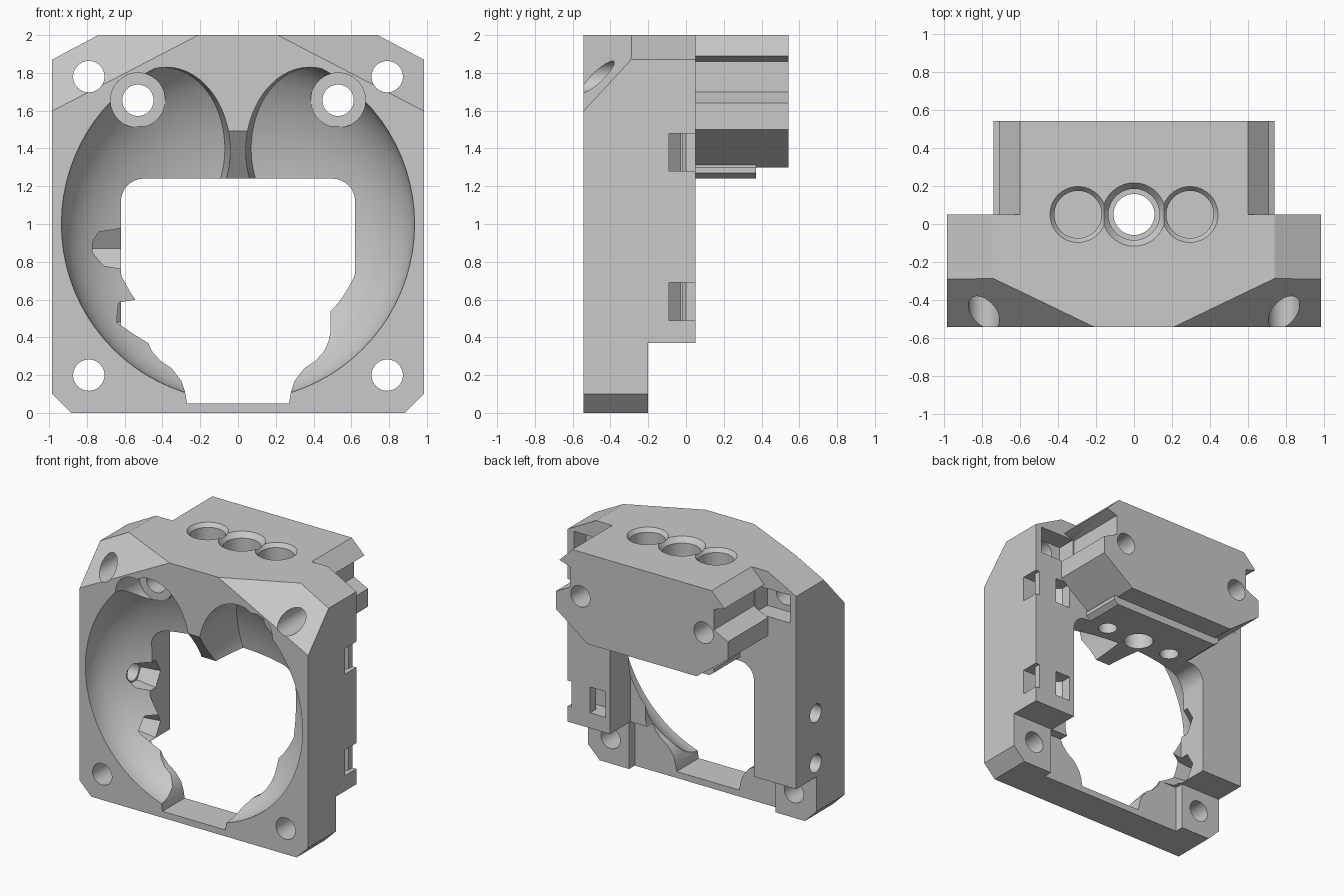
import bpy, bmesh, math
from mathutils import Matrix, Vector

if "Cube" in bpy.data.objects:
    bpy.data.objects.remove(bpy.data.objects["Cube"])

grey = bpy.data.materials.new("plain grey")
grey.use_nodes = True
COLOR = (0.59, 0.59, 0.59, 1)
grey.diffuse_color = COLOR
grey.node_tree.nodes["Principled BSDF"].inputs["Base Color"].default_value = COLOR


def make(name, bm):
    bmesh.ops.recalc_face_normals(bm, faces=bm.faces)
    mesh = bpy.data.meshes.new(name)
    bm.to_mesh(mesh)
    bm.free()
    mesh.materials.append(grey)
    obj = bpy.data.objects.new(name, mesh)
    bpy.context.collection.objects.link(obj)
    return obj


def prism(name, axis, pts, lo, hi):
    """Extrude a profile along an axis; points use the other two axes in order."""
    bm = bmesh.new()
    i = "XYZ".index(axis)

    def place(p, d):
        co = list(p)
        co.insert(i, d)
        return bm.verts.new(co)
    a = [place(p, lo) for p in pts]
    b = [place(p, hi) for p in pts]
    bm.faces.new(a)
    bm.faces.new(b)
    for k in range(len(pts)):
        n = (k + 1) % len(pts)
        bm.faces.new((a[k], a[n], b[n], b[k]))
    return make(name, bm)


def mirrored(pts):
    return pts + [(-x, z) for x, z in reversed(pts)]


def box(name, x0, x1, y0, y1, z0, z1):
    return prism(name, "Z", [(x0, y0), (x1, y0), (x1, y1), (x0, y1)], z0, z1)


def rod(name, axis, center, r, length, r2=None, sides=40):
    """Cylinder or cone centred on a point along an axis."""
    rot = {"X": Matrix.Rotation(math.pi / 2, 4, "Y"),
           "Y": Matrix.Rotation(-math.pi / 2, 4, "X"), "Z": Matrix()}[axis]
    bm = bmesh.new()
    bmesh.ops.create_cone(bm, cap_ends=True, segments=sides, radius1=r,
                          radius2=r if r2 is None else r2, depth=length,
                          matrix=Matrix.Translation(center) @ rot)
    return make(name, bm)


def ellipsoid(name, center, radii):
    bm = bmesh.new()
    bmesh.ops.create_uvsphere(
        bm, u_segments=72, v_segments=40, radius=1,
        matrix=Matrix.Translation(center) @ Matrix.Diagonal((*radii, 1)))
    return make(name, bm)


def combine(obj, tool, op="DIFFERENCE"):
    mod = obj.modifiers.new("cut", "BOOLEAN")
    mod.operation = op
    mod.solver = "EXACT"
    mod.object = tool
    deps = bpy.context.evaluated_depsgraph_get()
    mesh = bpy.data.meshes.new_from_object(obj.evaluated_get(deps))
    obj.modifiers.clear()
    obj.data = mesh
    bpy.data.objects.remove(tool)


# Main frame with chamfered outline
outline = mirrored([(0.884, 0), (0.984, 0.1), (0.984, 1.87), (0.74, 2)])
frame = prism("duct_frame", "Y", outline, -0.542, 0.05)

# Sloping front corners at the top
bm = bmesh.new()
bm.from_mesh(frame.data)
for s in (1, -1):
    cut = bmesh.ops.bisect_plane(
        bm, geom=bm.verts[:] + bm.edges[:] + bm.faces[:],
        plane_co=(0.21 * s, -0.542, 2), plane_no=Vector((0.1 * s, -0.208, 0.1925)),
        clear_outer=True)
    edges = [e for e in cut["geom_cut"] if isinstance(e, bmesh.types.BMEdge)]
    bmesh.ops.edgenet_fill(bm, edges=edges)
bmesh.ops.recalc_face_normals(bm, faces=bm.faces)
bm.to_mesh(frame.data)
bm.free()

# Rear rail block with grooved ends, and the stepped plate below it
rail = mirrored([(0.47, 1.3), (0.74, 1.5), (0.74, 1.64), (0.62, 1.7),
                 (0.62, 1.86), (0.71, 1.89), (0.6, 2)])
combine(frame, prism("rail_block", "Y", rail, 0, 0.542), "UNION")
lip = mirrored([(0.46, 1.24), (0.5, 1.27), (0.5, 1.3), (0.45, 1.35)])
combine(frame, prism("lower_plate", "Y", lip, 0, 0.37), "UNION")

# Rounded front bowl, with a web left standing between two lobes
bowl = ellipsoid("bowl", (0, -0.542, 1), (0.935, 0.495, 0.935))
web = prism("web", "X", [(-1.2, 2.4), (-0.6, 1.573), (-0.36, 1.24),
                         (0.1, 1.24), (0.1, 2.4)], -0.5, 0.5)
for s in (1, -1):
    combine(web, ellipsoid("lobe", (0.38 * s, -0.542, 1.38), (0.34, 1.1, 0.45)))
combine(bowl, web)
combine(frame, bowl)

# Bolt bosses, trimmed flat below
for s in (1, -1):
    boss = rod("boss", "Y", (0.53 * s, -0.125, 1.655), 0.145, 0.25)
    combine(boss, box("boss_trim", -1, 1, -1, 1, 1, 1.515))
    combine(frame, boss, "UNION")

# Rear opening with rounded top corners
arch = [(0.62, -0.1)]
for k in range(9):
    a = math.pi / 2 * k / 8
    arch.append((0.5 + 0.12 * math.cos(a), 1.12 + 0.12 * math.sin(a)))
combine(frame, prism("opening", "Y", mirrored(arch), -0.2, 0.05))

# Lower step, thinner bottom centre and curved gap down to the floor
combine(frame, box("step", -1.2, 1.2, -0.2, 0.3, -0.1, 0.37))
combine(frame, box("thin_centre", -0.63, 0.63, -0.27, 0.1, -0.1, 0.37))
gap = mirrored([(0.27, 0.05), (0.28, 0.11), (0.3, 0.17), (0.35, 0.235), (0.41, 0.275),
                (0.455, 0.325), (0.48, 0.38), (0.49, 0.43), (0.49, 0.53), (0.4, 0.6)])
combine(frame, prism("floor_gap", "Y", gap, -0.7, 0.1))

for s in (1, -1):
    # Corner screw holes, the upper ones with a square rear recess
    for z in (0.2, 1.78):
        combine(frame, rod("screw_hole", "Y", (0.79 * s, -0.25, z), 0.083, 1))
    x0, x1 = sorted((0.63 * s, 0.93 * s))
    combine(frame, box("screw_recess", x0, x1, -0.1, 0.051, 1.65, 1.865))
    # Recessed bolt seats through the rail block
    combine(frame, rod("bolt_seat", "Y", (0.53 * s, -0.5, 1.655), 0.145, 0.5))
    combine(frame, rod("bolt_hole", "Y", (0.53 * s, 0, 1.655), 0.083, 1.6))
    # Blind top pockets with small holes below
    combine(frame, rod("pocket", "Z", (0.295 * s, 0.05, 1.85), 0.125, 0.5))
    combine(frame, rod("pocket_rim", "Z", (0.295 * s, 0.05, 1.99), 0.125, 0.04, 0.155))
    combine(frame, rod("small_hole", "Z", (0.295 * s, 0.05, 1.25), 0.07, 0.3))

# Central vertical hole
combine(frame, rod("centre_hole", "Z", (0, 0.05, 1.6), 0.108, 1.2))
combine(frame, rod("centre_pocket", "Z", (0, 0.05, 1.9), 0.135, 0.4))
combine(frame, rod("centre_rim", "Z", (0, 0.05, 1.985), 0.135, 0.05, 0.175))

# Tie slots around the left rear corner
for z in (0.59, 1.38):
    slot = [(1.1, 0.051), (0.95, 0.051), (0.95, 0), (0.93, -0.02), (0.79, -0.02),
            (0.79, 0.051), (0.66, 0.051), (0.66, -0.03), (0.72, -0.09), (1.1, -0.09)]
    combine(frame, prism("tie_slot", "Z", slot, z - 0.1, z + 0.1))

# Tapered nut pockets and side holes in the right wall
for z in (0.48, 0.87):
    combine(frame, rod("nut_pocket", "X", (-0.61, -0.19, z), 0.095, 0.32, 0.155, sides=6))
    combine(frame, rod("side_hole", "X", (-0.9, -0.19, z), 0.07, 0.5))

# Smooth the curved walls while keeping edges crisp
bpy.ops.object.select_all(action="DESELECT")
frame.select_set(True)
bpy.context.view_layer.objects.active = frame
bpy.ops.object.shade_smooth_by_angle(angle=math.radians(25))
